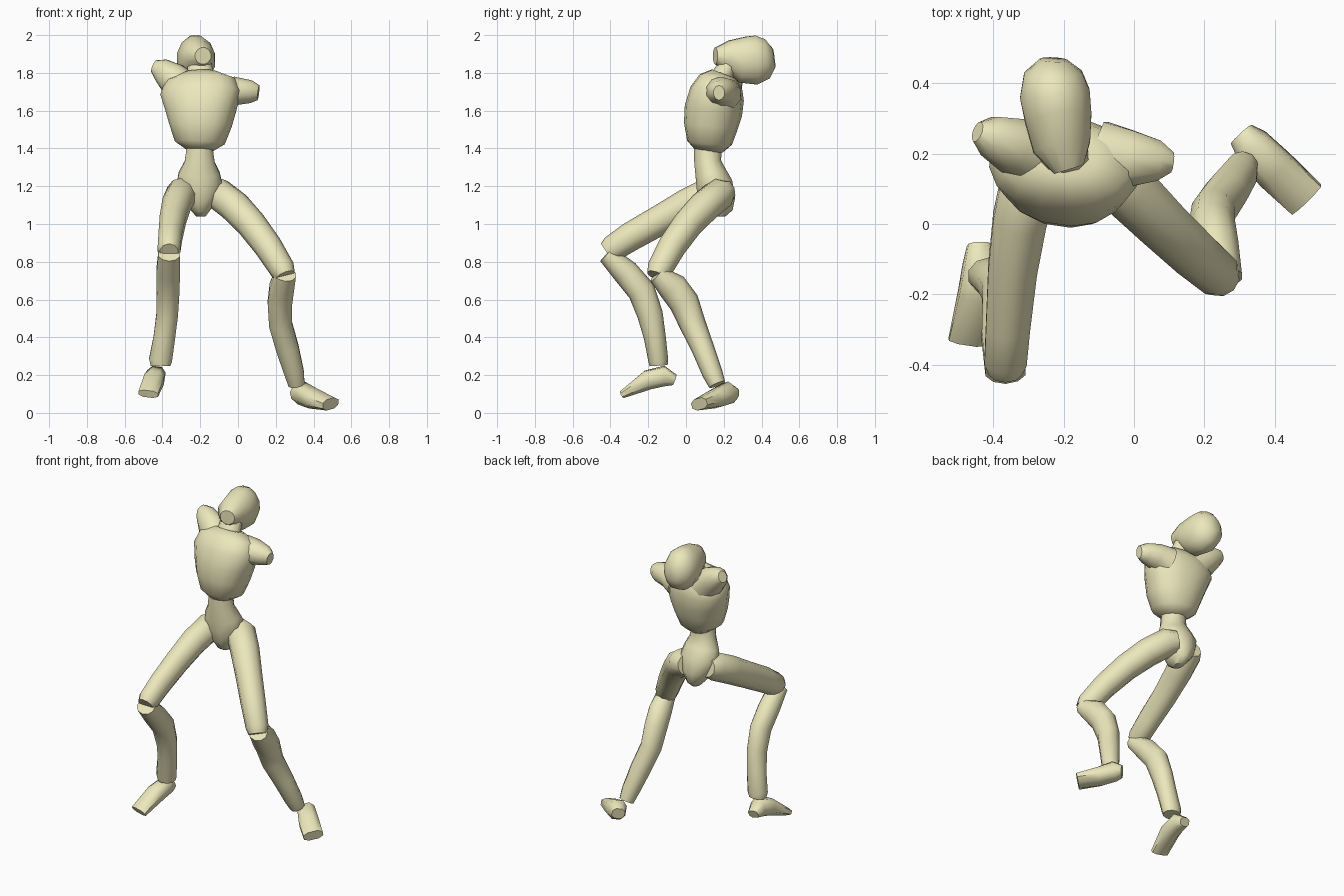
import bpy, bmesh, math
from mathutils import Vector

MAT = bpy.data.materials.new("pale_yellow")
MAT.diffuse_color = (0.84, 0.80, 0.50, 1)


def loft(name, rings, hint=(1, 0, 0), sides=10, power=1.0):
    """Skin rings (x, y, z, half width, half depth) set square to their path."""
    bm = bmesh.new()
    pts = [Vector(r[:3]) for r in rings]
    loops = []
    for i, r in enumerate(rings):
        t = (pts[min(i + 1, len(pts) - 1)] - pts[max(i - 1, 0)]).normalized()
        h = Vector(hint)
        a = (h - t * h.dot(t)).normalized()
        b = t.cross(a)
        loop = []
        for k in range(sides):
            ang = math.tau * (k + 0.5) / sides
            c, s = math.cos(ang), math.sin(ang)
            u = math.copysign(abs(c) ** power, c) * r[3]
            v = math.copysign(abs(s) ** power, s) * r[4]
            loop.append(bm.verts.new(pts[i] + a * u + b * v))
        loops.append(loop)
    for lo, hi in zip(loops, loops[1:]):
        for k in range(sides):
            j = (k + 1) % sides
            bm.faces.new((lo[k], lo[j], hi[j], hi[k]))
    bm.faces.new(loops[0])
    bm.faces.new(loops[-1])
    bmesh.ops.recalc_face_normals(bm, faces=bm.faces[:])
    me = bpy.data.meshes.new(name)
    bm.to_mesh(me)
    bm.free()
    me.materials.append(MAT)
    ob = bpy.data.objects.new(name, me)
    bpy.context.collection.objects.link(ob)
    bpy.ops.object.select_all(action='DESELECT')
    ob.select_set(True)
    bpy.context.view_layer.objects.active = ob
    bpy.ops.object.shade_smooth_by_angle(angle=math.radians(50))
    return ob


# head, tipped back, and neck
loft("head", [(-.185, .155, 1.89, .045, .045), (-.205, .22, 1.89, .085, .085),
              (-.215, .30, 1.87, .098, .127), (-.225, .37, 1.868, .103, .134),
              (-.23, .43, 1.875, .085, .108), (-.228, .467, 1.88, .04, .05)], sides=12)
loft("neck", [(-.2, .18, 1.74, .085, .07), (-.2, .20, 1.80, .072, .055),
              (-.205, .24, 1.86, .065, .05)])

# chest and shoulder stubs
loft("chest", [(-.205, .12, 1.39, .07, .078), (-.202, .125, 1.43, .132, .118),
               (-.198, .132, 1.52, .165, .142), (-.197, .145, 1.60, .188, .152),
               (-.198, .165, 1.69, .215, .143), (-.20, .185, 1.755, .19, .115),
               (-.20, .20, 1.795, .10, .065)], hint=(1, -.15, 0), sides=16, power=.9)
loft("left_shoulder", [(-.27, .20, 1.70, .10, .10), (-.35, .225, 1.775, .08, .085),
                       (-.41, .25, 1.82, .06, .06), (-.445, .262, 1.835, .03, .035)],
     hint=(0, 1, 0))
loft("right_shoulder", [(-.09, .195, 1.685, .10, .095), (-.01, .185, 1.705, .085, .075),
                        (.07, .18, 1.70, .06, .06), (.108, .175, 1.695, .03, .04)],
     hint=(0, 1, 0))

# waist and pelvis
loft("pelvis", [(-.203, .115, 1.40, .072, .076), (-.203, .115, 1.33, .082, .074),
                (-.205, .13, 1.27, .112, .085), (-.205, .15, 1.21, .125, .10),
                (-.20, .165, 1.13, .095, .10), (-.197, .17, 1.07, .05, .08),
                (-.197, .17, 1.04, .025, .04)], sides=12)

# striding leg on the +x side
loft("right_thigh", [(-.155, .21, 1.17, .06, .065), (-.105, .18, 1.16, .088, .085),
                     (-.02, .10, 1.095, .087, .085), (.07, .01, 1.00, .08, .08),
                     (.16, -.075, .88, .075, .075), (.235, -.14, .76, .068, .068),
                     (.25, -.155, .725, .055, .055)], hint=(1, 1, 0))
loft("right_calf", [(.25, -.155, .735, .06, .05), (.232, -.07, .665, .068, .08),
                    (.222, -.01, .585, .068, .08), (.225, .035, .47, .064, .07),
                    (.262, .09, .34, .063, .06), (.298, .14, .21, .054, .054),
                    (.31, .165, .15, .045, .045)])
loft("right_foot", [(.305, .255, .10, .04, .035), (.335, .222, .105, .055, .062),
                    (.40, .155, .075, .063, .052), (.49, .07, .047, .062, .032)],
     hint=(.69, .72, .2), sides=8, power=.8)

# bent leg on the -x side
loft("left_thigh", [(-.285, .19, 1.18, .06, .06), (-.295, .13, 1.165, .085, .085),
                    (-.325, .01, 1.105, .08, .085), (-.345, -.13, 1.025, .073, .08),
                    (-.358, -.29, .935, .066, .077), (-.365, -.39, .87, .063, .07),
                    (-.365, -.42, .85, .05, .055)])
loft("left_calf", [(-.365, -.42, .84, .06, .05), (-.37, -.32, .745, .066, .07),
                   (-.37, -.235, .645, .063, .074), (-.375, -.19, .52, .06, .068),
                   (-.39, -.165, .40, .06, .058), (-.41, -.147, .28, .064, .053),
                   (-.41, -.145, .25, .055, .048)])
loft("left_foot", [(-.44, -.06, .175, .036, .028), (-.435, -.115, .195, .052, .055),
                   (-.445, -.20, .175, .057, .054), (-.475, -.335, .10, .056, .022)],
     hint=(.97, -.2, -.15), sides=8, power=.8)
